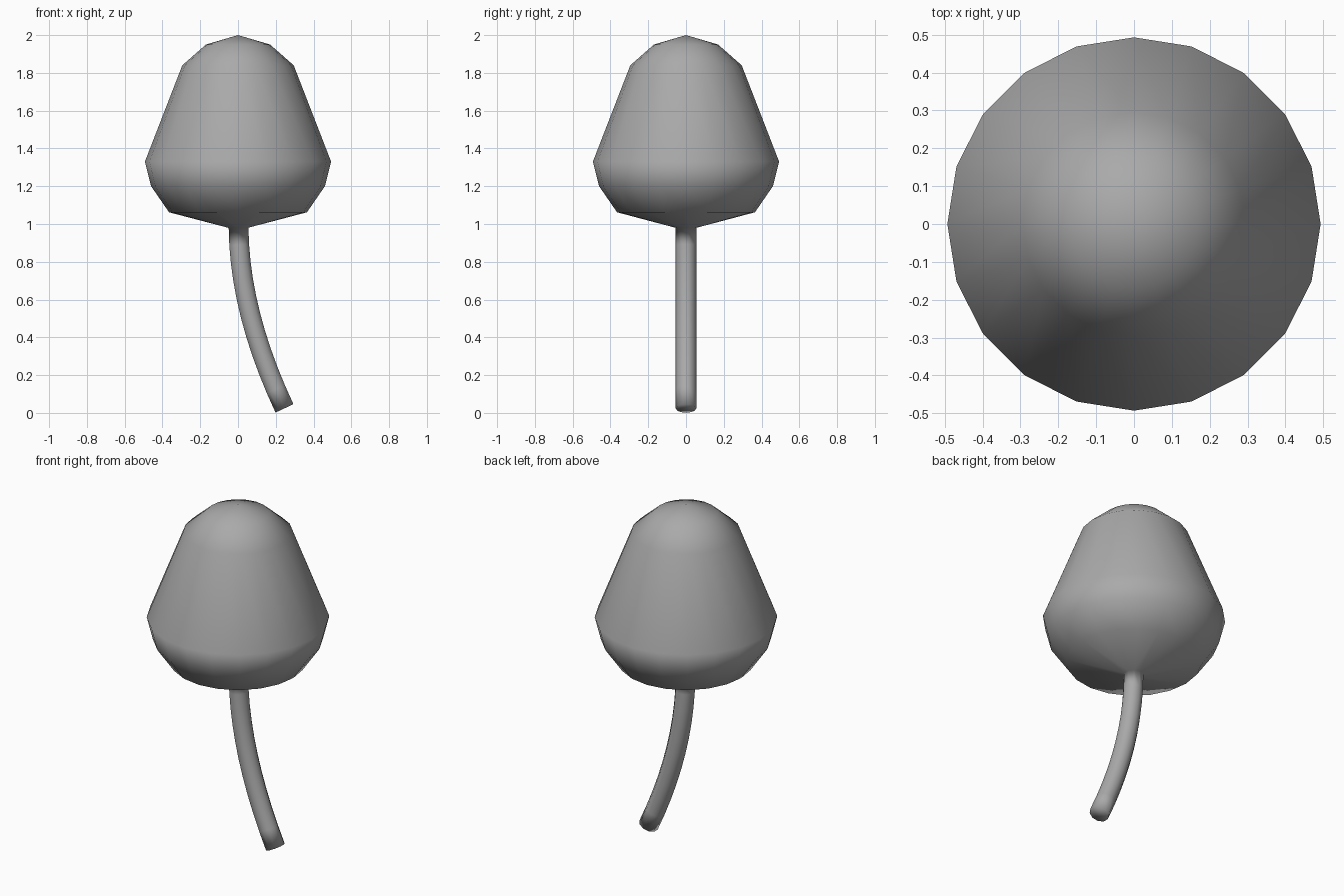
import bpy, bmesh, math
from mathutils import Vector

cube = bpy.data.objects.get("Cube")
if cube:
    bpy.data.objects.remove(cube, do_unlink=True)

BUD_SIDES = 20
STEM_SIDES = BUD_SIDES // 2
STEM_RADIUS = 0.055
STEM_STEPS = 10

grey = bpy.data.materials.new("mid grey")
grey.use_nodes = True
grey.diffuse_color = (0.4, 0.4, 0.4, 1)
grey.node_tree.nodes["Principled BSDF"].inputs["Base Color"].default_value = (0.4, 0.4, 0.4, 1)

bm = bmesh.new()


def add_ring(center, radius, across, sides, turn=0.0):
    """Ring in the plane of the y axis and the given across direction."""
    ring = []
    for i in range(sides):
        a = 2 * math.pi * i / sides + turn
        ring.append(bm.verts.new(center + across * (radius * math.cos(a))
                                 + Vector((0, radius * math.sin(a), 0))))
    return ring


def bridge(rings):
    for upper, lower in zip(rings, rings[1:]):
        for i in range(len(upper)):
            j = (i + 1) % len(upper)
            bm.faces.new((upper[i], lower[i], lower[j], upper[j]))


# Bud: rings from the tip down to the underside
bud_profile = [(0.17, 1.95), (0.295, 1.84), (0.493, 1.33), (0.46, 1.2), (0.365, 1.062)]
bud_rings = [add_ring(Vector((0, 0, z)), r, Vector((1, 0, 0)), BUD_SIDES) for r, z in bud_profile]
bridge(bud_rings)
tip = bm.verts.new((0, 0, 2))
for i in range(BUD_SIDES):
    bm.faces.new((tip, bud_rings[0][i], bud_rings[0][(i + 1) % BUD_SIDES]))

# Stem: rings swept along a bent path
start, bend, end = Vector((0.003, 0, 0.98)), Vector((0.008, 0, 0.53)), Vector((0.246, 0, 0.024))
stem_rings = []
for k in range(STEM_STEPS + 1):
    t = k / STEM_STEPS
    center = start * (1 - t) ** 2 + bend * (2 * t * (1 - t)) + end * t ** 2
    along = ((bend - start) * (1 - t) + (end - bend) * t).normalized()
    across = Vector((-along.z, 0, along.x))
    stem_rings.append(add_ring(center, STEM_RADIUS, across, STEM_SIDES, math.pi / STEM_SIDES))
bridge(stem_rings)
bm.faces.new(stem_rings[-1])

# Underside: joins the bud to the stem, two bud sides to each stem side
rim, neck = bud_rings[-1], stem_rings[0]
for k in range(STEM_SIDES):
    a, b, c = rim[2 * k], rim[2 * k + 1], rim[(2 * k + 2) % BUD_SIDES]
    bm.faces.new((a, neck[k], b))
    bm.faces.new((b, neck[k], c))
    bm.faces.new((c, neck[k], neck[(k + 1) % STEM_SIDES]))

bmesh.ops.recalc_face_normals(bm, faces=bm.faces)
for face in bm.faces:
    face.smooth = True

mesh = bpy.data.meshes.new("bud_and_stem")
bm.to_mesh(mesh)
bm.free()
mesh.materials.append(grey)
bud = bpy.data.objects.new("bud_and_stem", mesh)
bpy.context.collection.objects.link(bud)

# Smooth shading led by the larger faces
shading = bud.modifiers.new("area_shading", 'WEIGHTED_NORMAL')
shading.mode = 'FACE_AREA'
shading.weight = 50
